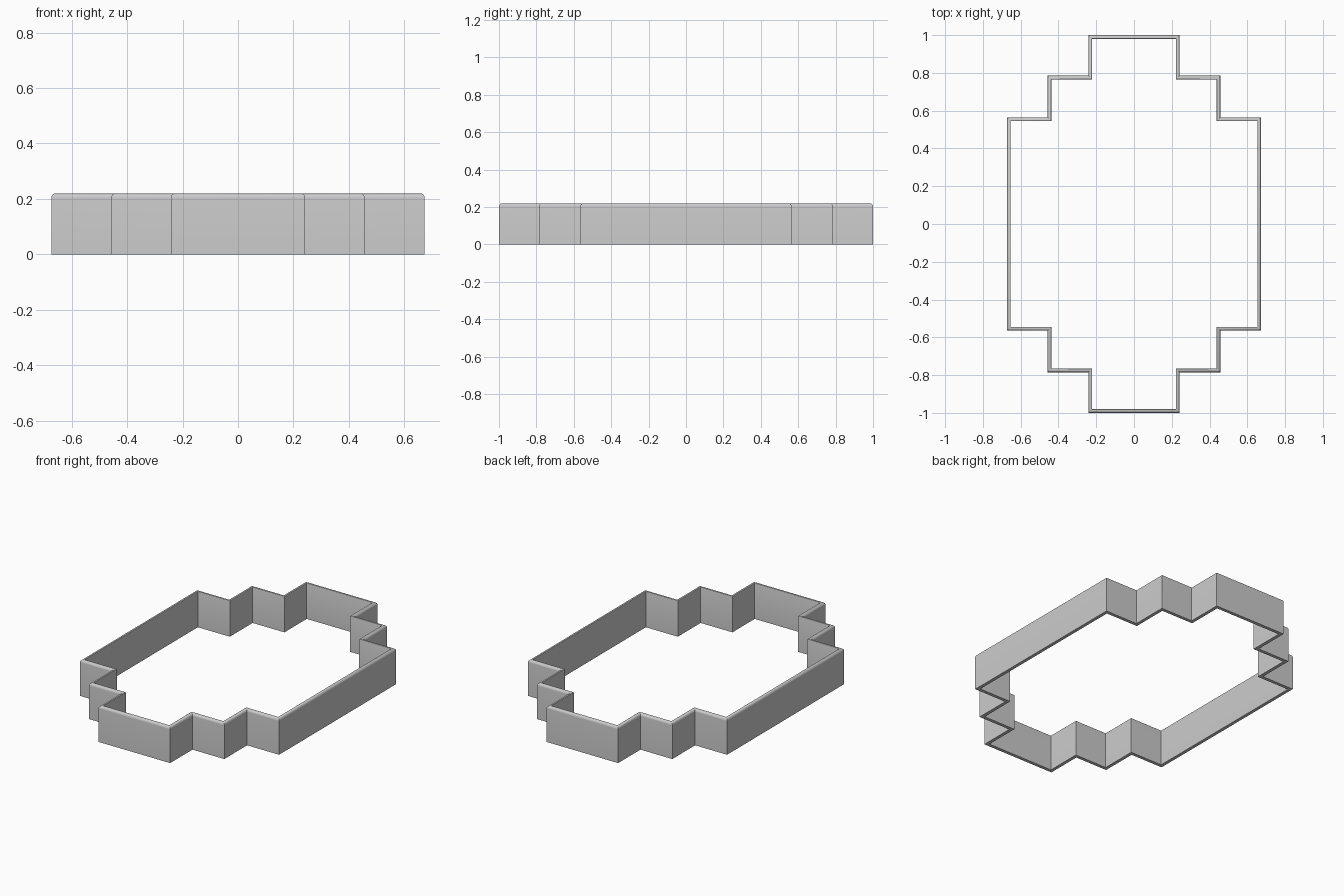
import bpy, bmesh, math

if "Cube" in bpy.data.objects:
    bpy.data.objects.remove(bpy.data.objects["Cube"])

# One quadrant of the stepped outline; mirrored to make the full loop
quad = [(0.673, 0.565), (0.457, 0.565), (0.457, 0.785), (0.242, 0.785), (0.242, 1.0)]
T, H, R, r = 0.02, 0.22, 0.016, 0.004   # wall thickness, height, outer and inner rim radius

# Wall cross-section as (inset, height): rounded rim, flat foot
profile = [(0, 0)]
for i in range(7):
    a = math.pi / 2 * i / 6
    profile.append((R - R * math.cos(a), H - R + R * math.sin(a)))
for i in range(1, 4):
    a = math.pi / 2 * i / 3
    profile.append((T - r + r * math.sin(a), H - r + r * math.cos(a)))
profile.append((T, 0))


def ring(d):
    q = [(x - d, y - d) for x, y in quad]
    half = q + [(-x, y) for x, y in reversed(q)]
    return half + [(-x, -y) for x, y in half]


# Sweep the section round the outline with mitred corners
bm = bmesh.new()
rings = [[bm.verts.new((x, y, z)) for x, y in ring(d)] for d, z in profile]
n = len(rings[0])
for k in range(len(rings)):
    a, b = rings[k], rings[(k + 1) % len(rings)]
    for i in range(n):
        j = (i + 1) % n
        bm.faces.new((a[i], a[j], b[j], b[i]))
bmesh.ops.recalc_face_normals(bm, faces=bm.faces)
mesh = bpy.data.meshes.new("stepped_wall")
bm.to_mesh(mesh)
bm.free()
wall = bpy.data.objects.new("stepped_wall", mesh)
bpy.context.collection.objects.link(wall)
bpy.context.view_layer.objects.active = wall
wall.select_set(True)
bpy.ops.object.shade_smooth_by_angle(angle=math.radians(35))
